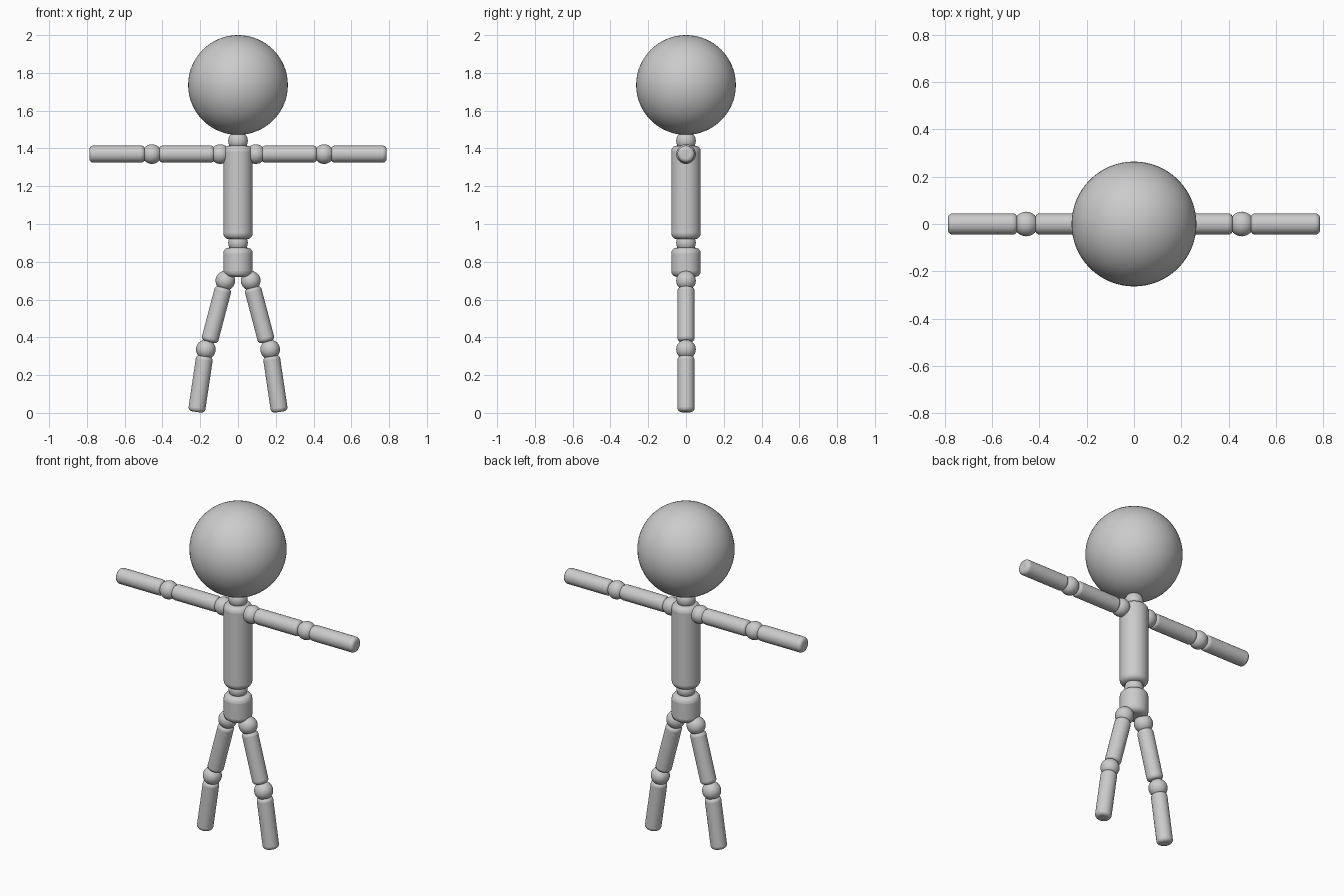
import bpy
from mathutils import Vector

cube = bpy.data.objects.get("Cube")
if cube:
    bpy.data.objects.remove(cube, do_unlink=True)

grey = bpy.data.materials.new("light grey")
grey.use_nodes = True
color = (0.6, 0.6, 0.6, 1)
grey.diffuse_color = color
grey.node_tree.nodes["Principled BSDF"].inputs["Base Color"].default_value = color

LIMB = 0.045
JOINT = 0.052
BODY = 0.078


def finish(name):
    obj = bpy.context.object
    obj.name = name
    obj.data.materials.append(grey)
    return obj


def ball(name, center, radius=JOINT, segments=32):
    bpy.ops.mesh.primitive_uv_sphere_add(
        segments=segments, ring_count=segments // 2, radius=radius, location=center)
    finish(name)
    bpy.ops.object.shade_smooth()


def rod(name, start, end, radius, rounding):
    """Cylinder between two points with rounded rims."""
    start, end = Vector(start), Vector(end)
    axis = end - start
    bpy.ops.mesh.primitive_cylinder_add(
        vertices=32, radius=radius, depth=axis.length, location=(start + end) / 2,
        rotation=axis.to_track_quat("Z", "Y").to_euler())
    obj = finish(name)
    bevel = obj.modifiers.new("rounded rims", "BEVEL")
    bevel.width = rounding
    bevel.segments = 4
    bevel.limit_method = "ANGLE"
    bpy.ops.object.shade_smooth_by_angle()


# Head and trunk
ball("head", (0, 0, 1.736), 0.264, 64)
ball("neck_joint", (0, 0, 1.44))
rod("torso", (0, 0, 0.92), (0, 0, 1.415), BODY, 0.03)
ball("waist_joint", (0, 0, 0.90))
rod("pelvis", (0, 0, 0.72), (0, 0, 0.875), BODY, 0.03)

# Arms and legs, mirrored
for side, s in (("left", 1), ("right", -1)):
    ball(side + "_shoulder", (s * 0.094, 0, 1.37))
    rod(side + "_upper_arm", (s * 0.125, 0, 1.37), (s * 0.418, 0, 1.37), LIMB, 0.02)
    ball(side + "_elbow", (s * 0.456, 0, 1.37))
    rod(side + "_forearm", (s * 0.493, 0, 1.37), (s * 0.787, 0, 1.37), LIMB, 0.02)

    ball(side + "_hip", (s * 0.067, 0, 0.70))
    rod(side + "_thigh", (s * 0.076, 0, 0.665), (s * 0.152, 0, 0.376), LIMB, 0.02)
    ball(side + "_knee", (s * 0.170, 0, 0.336))
    rod(side + "_shin", (s * 0.176, 0, 0.302), (s * 0.220, 0, 0.005), LIMB, 0.02)
